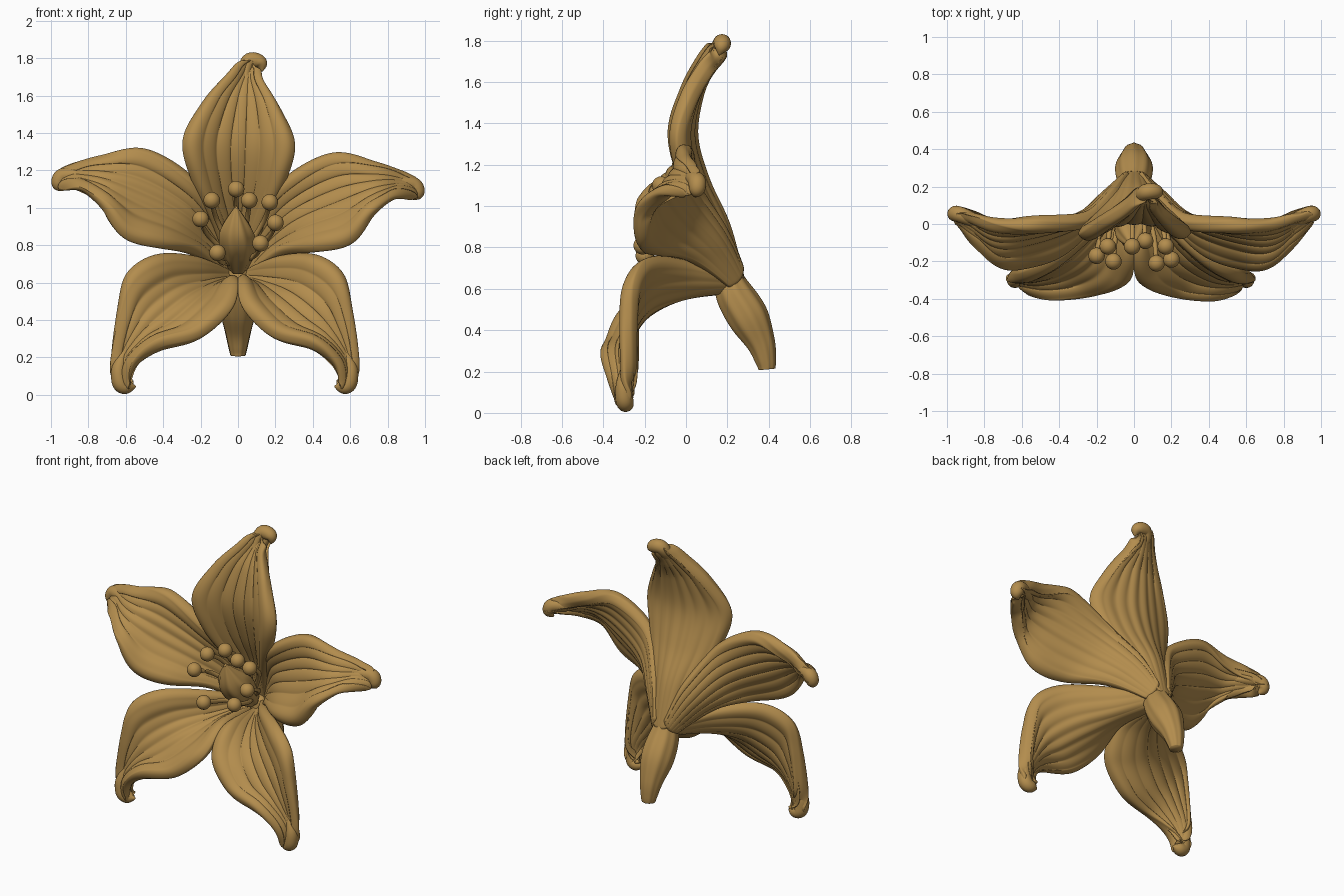
import bpy, bmesh, math
from mathutils import Vector

cube = bpy.data.objects.get("Cube")
if cube:
    bpy.data.objects.remove(cube, do_unlink=True)

gold = bpy.data.materials.new("antique gold")
gold.use_nodes = True
gold.diffuse_color = (0.45, 0.265, 0.075, 1)
shader = next(n for n in gold.node_tree.nodes if n.type == 'BSDF_PRINCIPLED')
shader.inputs["Base Color"].default_value = gold.diffuse_color


def add_object(name, bm):
    mesh = bpy.data.meshes.new(name)
    bm.to_mesh(mesh)
    bm.free()
    mesh.materials.append(gold)
    mesh.shade_smooth()
    obj = bpy.data.objects.new(name, mesh)
    bpy.context.collection.objects.link(obj)
    return obj


def spline(points, t):
    """Smooth curve through the points, t from 0 to 1."""
    pts = [Vector(p) for p in points]
    last = len(pts) - 1
    i = min(int(t * last), last - 1)
    f = t * last - i
    a, b, c, d = (pts[min(max(k, 0), last)] for k in range(i - 1, i + 3))
    return b + (c - a) * (f / 2) + (a * 2 - b * 5 + c * 4 - d) * (f * f / 2) \
        + (b * 3 - a - c * 3 + d) * (f ** 3 / 2)


def ramp(x, start, end):
    return min(1, max(0, (x - start) / (end - start)))


def add_grid(bm, rows, closed=False):
    """Skin rows of vertices with quads."""
    for r, s in zip(rows, rows[1:]):
        n = len(r)
        for j in range(n if closed else n - 1):
            k = (j + 1) % n
            bm.faces.new((r[j], r[k], s[k], s[j]))


def ridged_body(name, path, radii, ribs=1, depth=0, sides=48, rings=28):
    """Tapered round body along a path with lengthwise ribs."""
    bm = bmesh.new()
    rows = []
    profile = [(r, 0, 0) for r in radii]
    for i in range(rings + 1):
        t = i / rings
        c = spline(path, t)
        along = (spline(path, min(1, t + .02)) - spline(path, max(0, t - .02))).normalized()
        side = Vector((0, 1, 0)) if abs(along.y) < .9 else Vector((1, 0, 0))
        side = (side - along * side.dot(along)).normalized()
        up = along.cross(side)
        r = max(spline(profile, t).x, 0.003)
        row = []
        for j in range(sides):
            ang = 2 * math.pi * j / sides
            rr = r * (1 + depth * math.cos(ribs * ang))
            row.append(bm.verts.new(c + side * rr * math.cos(ang) + up * rr * math.sin(ang)))
        rows.append(row)
    add_grid(bm, rows, closed=True)
    bm.faces.new(rows[0])
    bm.faces.new(rows[-1])
    bmesh.ops.recalc_face_normals(bm, faces=bm.faces)
    return add_object(name, bm)


def petal(name, edge_a, rib, edge_b, curl, mirror=1, widen=1, lift=0, nu=48, nv=40):
    """Cupped, veined sheet with thick rolled rims and a curled tip."""
    def place(p):
        return Vector((p[0] * mirror * widen, p[1], p[2] + lift * p[0]))

    bm = bmesh.new()
    rows, shift, weights = [], {}, []
    for i in range(nu + 1):
        u = i / nu
        a, m, b = (spline(c, u) for c in (edge_a, rib, edge_b))
        row = []
        for j in range(nv + 1):
            v = 2 * j / nv - 1
            p = a * (v * (v - 1) / 2) + m * (1 - v * v) + b * (v * (v + 1) / 2)
            vert = bm.verts.new(place(p))
            fade = math.sin(math.pi * min(1, u * 1.05))
            vein = abs(math.cos(v * math.pi * 3.5)) ** 0.6
            roll = ramp(abs(v), .65, 1) ** 2
            shift[vert] = fade * (0.016 * (1 - v ** 4) * (vein - 0.6) - 0.03 * mirror * roll)
            # Thick rounded rim, thinner web
            body = .6 + .4 * ramp(abs(v), .45, .85) * ramp(u, 0, .35)
            caps = [math.sqrt(1 - ramp(x, s, 1) ** 2) for x, s in ((abs(v), .82), (u, .93))]
            weights.append(max(.08, body * caps[0] * caps[1]))
            row.append(vert)
        rows.append(row)
    add_grid(bm, rows)
    bm.normal_update()
    for vert, depth in shift.items():
        vert.co += vert.normal * depth
    obj = add_object(name, bm)
    group = obj.vertex_groups.new(name="fullness")
    for index, weight in enumerate(weights):
        group.add([index], weight, 'REPLACE')
    shell = obj.modifiers.new("thickness", 'SOLIDIFY')
    shell.thickness = 0.095
    shell.offset = 0
    shell.vertex_group = group.name
    obj.modifiers.new("round", 'SUBSURF').levels = 1
    obj.modifiers["round"].render_levels = 1
    ridged_body(name + "_tip", [place(p) for p in curl], [.015, .036, .042, .042, .034, .003],
                sides=24, rings=24)


# Top petal
petal("top_petal",
      [(-.06, .25, .66), (-.12, .1, .9), (-.23, -.03, 1.14), (-.28, -.08, 1.36),
       (-.18, -.01, 1.56), (-.06, .07, 1.7), (.0, .13, 1.77), (.05, .16, 1.8)],
      [(0, .26, .63), (0, .19, .9), (0, .09, 1.12), (0, .03, 1.34),
       (.02, .06, 1.55), (.04, .12, 1.68), (.06, .16, 1.75), (.08, .17, 1.78)],
      [(.06, .25, .66), (.13, .1, .9), (.24, -.03, 1.14), (.29, -.07, 1.34),
       (.22, -.01, 1.52), (.13, .08, 1.66), (.1, .14, 1.72), (.1, .16, 1.76)],
      [(.04, .1, 1.67), (.04, .145, 1.74), (.06, .17, 1.785), (.1, .175, 1.785),
       (.125, .17, 1.765), (.13, .16, 1.73)])

# Side and bottom petals, shaped once and mirrored
side = ([(.02, .26, .7), (.09, .15, .92), (.24, .0, 1.14), (.5, -.01, 1.29),
         (.72, .01, 1.225), (.86, .04, 1.165), (.93, .06, 1.13), (.965, .05, 1.1)],
        [(.04, .25, .64), (.15, .15, .8), (.3, .02, .95), (.54, -.06, 1.06),
         (.73, -.08, 1.11), (.86, 0, 1.12), (.93, .04, 1.1), (.95, .05, 1.08)],
        [(.06, .2, .61), (.22, -.01, .75), (.4, -.18, .78), (.59, -.24, .82),
         (.7, -.23, .96), (.81, -.13, 1.05), (.9, -.01, 1.07), (.93, .04, 1.06)],
        [(.78, -.03, 1.13), (.86, .02, 1.13), (.93, .05, 1.125), (.955, .055, 1.1),
         (.955, .05, 1.07), (.935, .04, 1.045)])
bottom = ([(.06, .2, .67), (.2, -.02, .74), (.4, -.2, .75), (.55, -.28, .65),
           (.6, -.29, .46), (.62, -.28, .22), (.6, -.28, .1), (.57, -.28, .05)],
          [(.03, .2, .61), (.13, 0, .58), (.26, -.17, .52), (.39, -.26, .42),
           (.49, -.29, .32), (.57, -.29, .19), (.58, -.295, .09), (.55, -.29, .05)],
          [(0, .15, .6), (.01, -.15, .63), (.035, -.32, .49), (.18, -.38, .34),
           (.39, -.4, .28), (.51, -.36, .18), (.55, -.31, .08), (.53, -.3, .05)],
          [(.57, -.29, .24), (.6, -.3, .15), (.6, -.3, .085), (.585, -.295, .05),
           (.55, -.29, .043), (.515, -.29, .045)])
petal("left_side_petal", *side)
petal("right_side_petal", *side, mirror=-1, lift=.05)
petal("left_bottom_petal", *bottom)
petal("right_bottom_petal", *bottom, mirror=-1, widen=1.06)

# Stem behind the petals and bud in the middle
ridged_body("stem", [(0, .2, .68), (0, .23, .58), (0, .3, .46), (0, .36, .34), (0, .385, .25), (0, .39, .21)],
            [.06, .09, .098, .07, .05, .04], 9, .03)
ridged_body("bud", [(0, .14, .68), (0, .04, .78), (-.01, -.05, .88), (-.01, -.12, 1.01)],
            [.05, .09, .085, .004], 7, .06)

# Stamens: curved filaments with round anthers
anthers = [(-.01, -.12, 1.1), (-.14, -.12, 1.04), (.06, -.09, 1.04), (.17, -.12, 1.03),
           (-.2, -.17, .94), (.2, -.19, .92), (.12, -.21, .81), (-.11, -.2, .76)]
root = Vector((0, .14, .7))
for n, spot in enumerate(anthers, 1):
    tip = Vector(spot)
    bend = root.lerp(tip, .55) + Vector((tip.x * .25, .03, (tip.z - .85) * .25))
    ridged_body(f"filament_{n}", [root, bend, tip], [.016, .014, .013], sides=10, rings=12)
    bm = bmesh.new()
    bmesh.ops.create_uvsphere(bm, u_segments=24, v_segments=16, radius=.044)
    bmesh.ops.translate(bm, verts=bm.verts, vec=tip)
    add_object(f"anther_{n}", bm)
